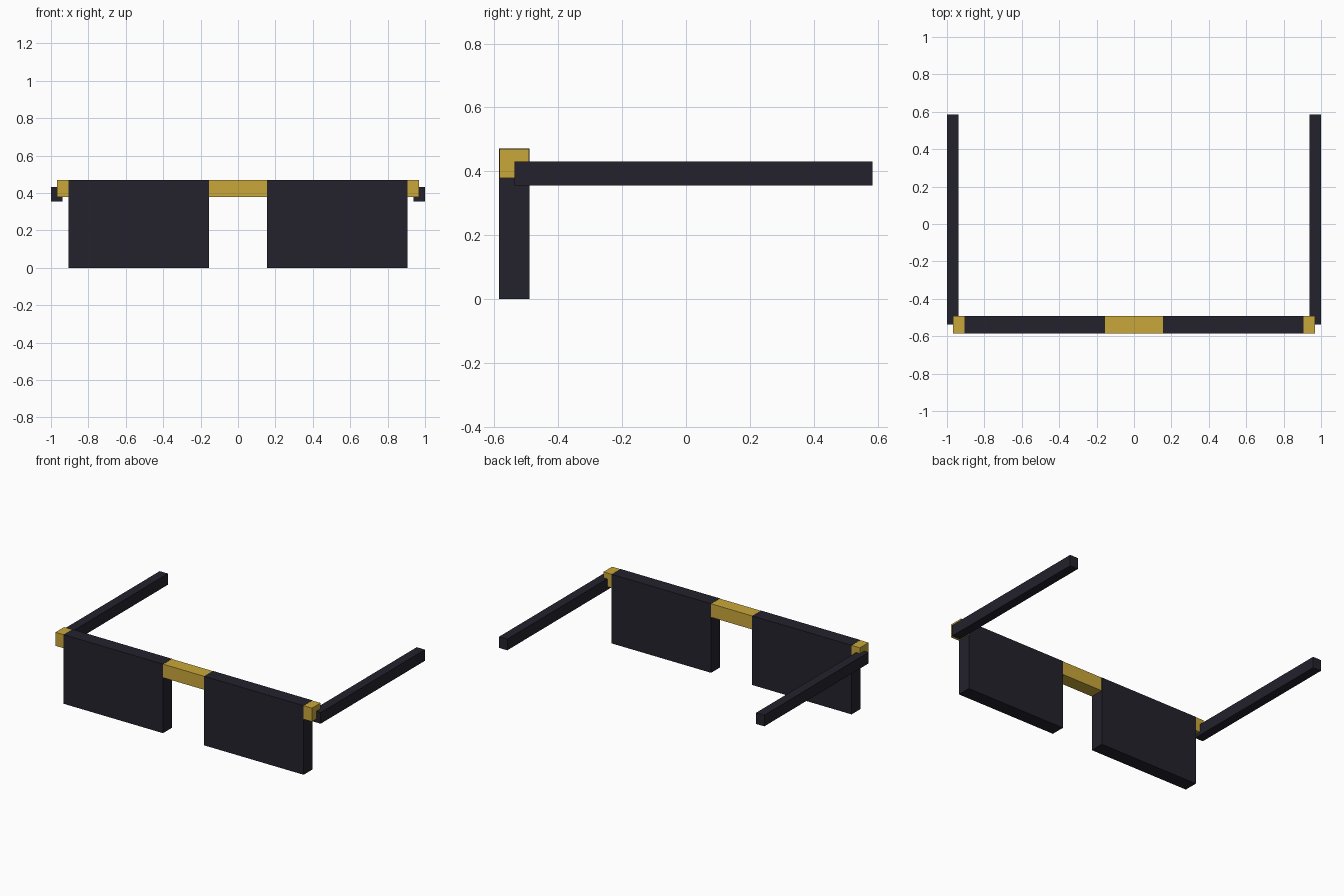
import bpy

cube = bpy.data.objects.get("Cube")
if cube:
    bpy.data.objects.remove(cube, do_unlink=True)


def make_material(name, colour):
    mat = bpy.data.materials.new(name)
    mat.use_nodes = True
    mat.diffuse_color = colour
    mat.node_tree.nodes["Principled BSDF"].inputs["Base Color"].default_value = colour
    return mat


def box(name, xs, ys, zs, mat):
    """Box between the given low and high limits on each axis."""
    limits = (xs, ys, zs)
    bpy.ops.mesh.primitive_cube_add(size=1)
    obj = bpy.context.object
    obj.name = name
    centre = [(a + b) / 2 for a, b in limits]
    size = [b - a for a, b in limits]
    for v in obj.data.vertices:
        v.co = [c + s * p for c, s, p in zip(centre, size, v.co)]
    obj.data.materials.append(mat)
    return obj


def mirrored_pair(name, xs, ys, zs, mat):
    """Matching boxes on the left (+x) and right (-x)."""
    box("left_" + name, xs, ys, zs, mat)
    box("right_" + name, (-xs[1], -xs[0]), ys, zs, mat)


dark = make_material("dark_navy", (0.017, 0.016, 0.026, 1))
gold = make_material("gold", (0.584, 0.390, 0.042, 1))

FRONT, BACK, TOP = -0.585, -0.492, 0.47
PROUD = 0.001  # lenses stand just clear of the bar they cover

# Gold brow bar: shows as the bridge and the two end hinges
box("brow_bar", (-0.967, 0.967), (FRONT, BACK), (0.378, TOP), gold)

# Thick rectangular lenses
mirrored_pair("lens", (0.155, 0.905), (FRONT - PROUD, BACK + PROUD),
              (0, TOP + PROUD), dark)

# Straight temple arms
mirrored_pair("temple_arm", (0.938, 1.0), (-0.538, 0.585), (0.355, 0.431), dark)
